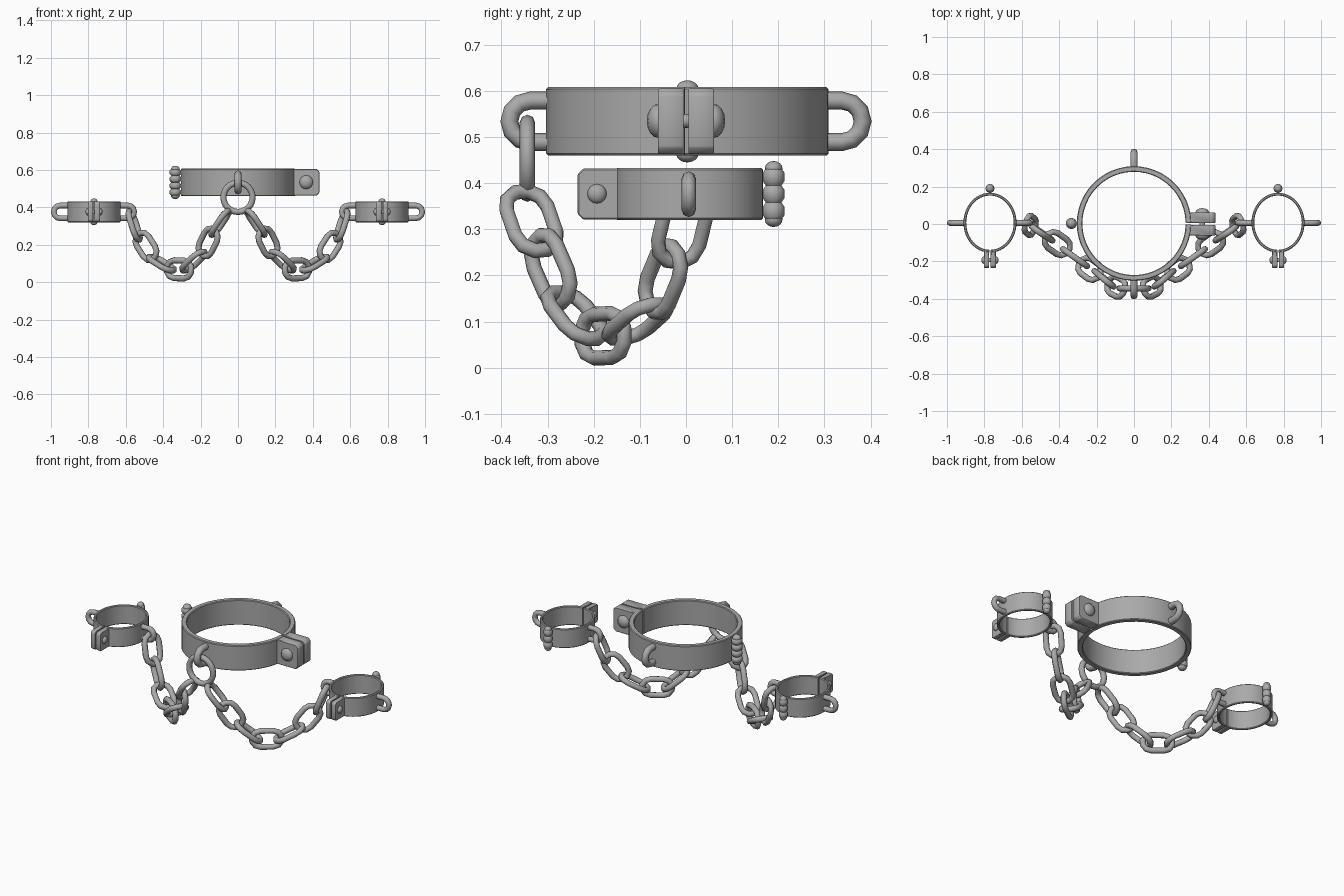
import bpy, bmesh, math
from mathutils import Vector, Matrix

if "Cube" in bpy.data.objects:
    bpy.data.objects.remove(bpy.data.objects["Cube"])

iron = bpy.data.materials.new("iron_grey")
iron.diffuse_color = (0.4, 0.4, 0.4, 1)
iron.use_nodes = True
iron.node_tree.nodes["Principled BSDF"].inputs["Base Color"].default_value = iron.diffuse_color


def finish(name, bm, angle=55, matrix=None):
    """Turn a bmesh into a shaded, coloured object."""
    if matrix is not None:
        bm.transform(matrix)
    bmesh.ops.recalc_face_normals(bm, faces=bm.faces)
    me = bpy.data.meshes.new(name)
    bm.to_mesh(me)
    bm.free()
    me.materials.append(iron)
    ob = bpy.data.objects.new(name, me)
    bpy.context.collection.objects.link(ob)
    bpy.ops.object.select_all(action='DESELECT')
    ob.select_set(True)
    bpy.context.view_layer.objects.active = ob
    bpy.ops.object.shade_smooth_by_angle(angle=math.radians(angle))
    return ob


def skin(rings, closed):
    """Join rings of points into a tube, capped when open."""
    bm = bmesh.new()
    vs = [[bm.verts.new(p) for p in ring] for ring in rings]
    n, k = len(vs), len(vs[0])
    for i in range(n if closed else n - 1):
        a, b = vs[i], vs[(i + 1) % n]
        for j in range(k):
            bm.faces.new((a[j], a[(j + 1) % k], b[(j + 1) % k], b[j]))
    if not closed:
        bm.faces.new(vs[0])
        bm.faces.new(vs[-1])
    return bm


def tube(path, r, closed, sides=8):
    """Round wire along a flat path in the local xy plane."""
    rings, n = [], len(path)
    for i, p in enumerate(path):
        a = path[(i - 1) % n] if closed or i else p
        b = path[(i + 1) % n] if closed or i < n - 1 else p
        t = (Vector(b) - Vector(a)).normalized()
        out = Vector((t.y, -t.x, 0))
        rings.append([Vector((*p, 0)) + out * r * math.cos(q) + Vector((0, 0, r * math.sin(q)))
                      for q in (2 * math.pi * j / sides for j in range(sides))])
    return skin(rings, closed)


def arc(cx, rad, a0, a1, n):
    return [(cx + rad * math.cos(a), rad * math.sin(a))
            for a in (math.radians(a0 + (a1 - a0) * i / n) for i in range(n + 1))]


def basis(origin, x, y):
    x = Vector(x).normalized()
    y = Vector(y)
    y = (y - x * y.dot(x)).normalized()
    return Matrix.Translation(origin) @ Matrix((x, y, x.cross(y))).transposed().to_4x4()


def band(name, c, rx, ry, th, z0, z1, opening, gap):
    """Open hoop with lightly chamfered rims."""
    e, n, rings = 0.004, 48, []
    prof = [(-th, z0 + e), (-th + e, z0), (-e, z0), (0, z0 + e),
            (0, z1 - e), (-e, z1), (-th + e, z1), (-th, z1 - e)]
    for i in range(n + 1):
        a = opening + gap + (2 * math.pi - 2 * gap) * i / n
        rings.append([(c[0] + (rx + d) * math.cos(a), c[1] + (ry + d) * math.sin(a), z) for d, z in prof])
    finish(name, skin(rings, False), 35)


def flange(name, c, d, r0, r1, z0, z1, t0, t1, ch):
    """Upright lug along direction d, outer corners clipped."""
    d = Vector(d)
    side = Vector((-d.y, d.x, 0))
    prof = [(r0, z0), (r1 - ch, z0), (r1, z0 + ch), (r1, z1 - ch), (r1 - ch, z1), (r0, z1)]
    rings = [[Vector((*c, 0)) + d * r + side * t + Vector((0, 0, z)) for r, z in prof] for t in (t0, t1)]
    bm = skin(rings, False)
    bmesh.ops.bevel(bm, geom=bm.edges[:], offset=0.003, segments=1, affect='EDGES')
    finish(name, bm, 35)


def dome(name, loc, scale):
    bm = bmesh.new()
    bmesh.ops.create_uvsphere(bm, u_segments=14, v_segments=8, radius=1)
    finish(name, bm, 60, Matrix.Translation(loc) @ Matrix.Diagonal((*scale, 1)))


def hinge(name, x, y, z0, z1, r, knuckles, cap):
    """Stack of rounded barrels with a ball at each end."""
    h = (z1 - z0) / knuckles
    for i in range(knuckles):
        b = z0 + h * i
        prof = [(r * .72, b), (r, b + h * .25), (r, b + h * .75), (r * .72, b + h)]
        rings = [[(x + q * math.cos(a), y + q * math.sin(a), z)
                  for a in (2 * math.pi * j / 14 for j in range(14))] for q, z in prof]
        finish(f"{name}_knuckle", skin(rings, False), 50)
    for z in (z0, z1):
        dome(f"{name}_cap", (x, y, z), (r * .8, r * .8, cap))


def staple(name, origin, d, start, centre, rad, r):
    """U-shaped wire standing upright, pointing along d."""
    path = [(start, -rad)] + arc(centre, rad, -90, 90, 6) + [(start, rad)]
    finish(name, tube(path, r, False), 60, basis(origin, d, (0, 0, 1)))


# Neck collar
band("collar_band", (0, 0.003), 0.306, 0.306, 0.03, 0.46, 0.608, 0, 0.02)
for s in (-1, 1):
    t = sorted((s * 0.005, s * 0.061))
    flange("collar_flange", (0, 0), (1, 0, 0), 0.28, 0.435, 0.463, 0.606, *t, 0.015)
    dome("collar_rivet", (0.365, s * 0.06, 0.535), (0.037, 0.025, 0.037))
    staple("collar_loop", (0, 0, 0.534), (0, s, 0), 0.285, 0.338, 0.045, 0.0195)
dome("collar_rivet_shaft", (0.365, 0, 0.535), (0.015, 0.05, 0.015))
hinge("collar_hinge", -0.335, 0.003, 0.463, 0.605, 0.03, 4, 0.018)

# Ring hanging from the collar's front loop
finish("hanging_ring", tube(arc(0, 0.078, 0, 345, 23), 0.0165, True), 60,
       basis((0, -0.344, 0.454), (1, 0, 0), (0, 0, 1)))

# Chain link centres from ring to cuff
centres = [(0.095, -0.335, 0.318), (0.16, -0.293, 0.213), (0.237, -0.24, 0.113),
           (0.315, -0.18, 0.069), (0.41, -0.105, 0.1), (0.492, -0.05, 0.192), (0.555, -0.008, 0.303)]
axes = [(0.5, 0.26, -0.75), (0.4, 0.35, -0.8), (0.6, 0.45, -0.6), (0.85, 0.6, 0.03),
        (0.7, 0.5, 0.45), (0.52, 0.33, 0.8), (0.28, 0.22, 0.9)]
half, rad, wire = 0.034, 0.0475, 0.0165
link_path = arc(half, rad, -90, 90, 5) + arc(-half, rad, 90, 270, 5)

for s in (-1, 1):
    for i, (p, a) in enumerate(zip(centres, axes)):
        a = Vector(a)
        across = Vector((-0.3, 1, 0)) if i in (0, 6) else Vector((-0.6, 0.8, 0))
        if i % 2:
            across = a.cross(across)
        bm = tube(link_path, wire, True)
        bm.transform(basis(p, a, across))
        finish("chain_link", bm, 60, Matrix.Diagonal((s, 1, 1, 1)))

    # Wrist cuff
    cx, cy = s * 0.77, 0.007
    band("cuff_band", (cx, cy), 0.142, 0.16, 0.015, 0.32, 0.433, -math.pi / 2, 0.025)
    for k in (-1, 1):
        t = sorted((k * 0.004, k * 0.031))
        flange("cuff_flange", (cx, 0), (0, -1, 0), 0.142, 0.235, 0.321, 0.432, *t, 0.012)
        dome("cuff_rivet", (cx + k * 0.031, -0.193, 0.377), (0.015, 0.021, 0.021))
        staple("cuff_loop", (cx, 0.006, 0.376), (k, 0, 0), 0.13, 0.181, 0.034, 0.0155)
    dome("cuff_rivet_shaft", (cx, -0.193, 0.377), (0.03, 0.01, 0.01))
    hinge("cuff_hinge", cx, 0.19, 0.321, 0.432, 0.024, 3, 0.016)
